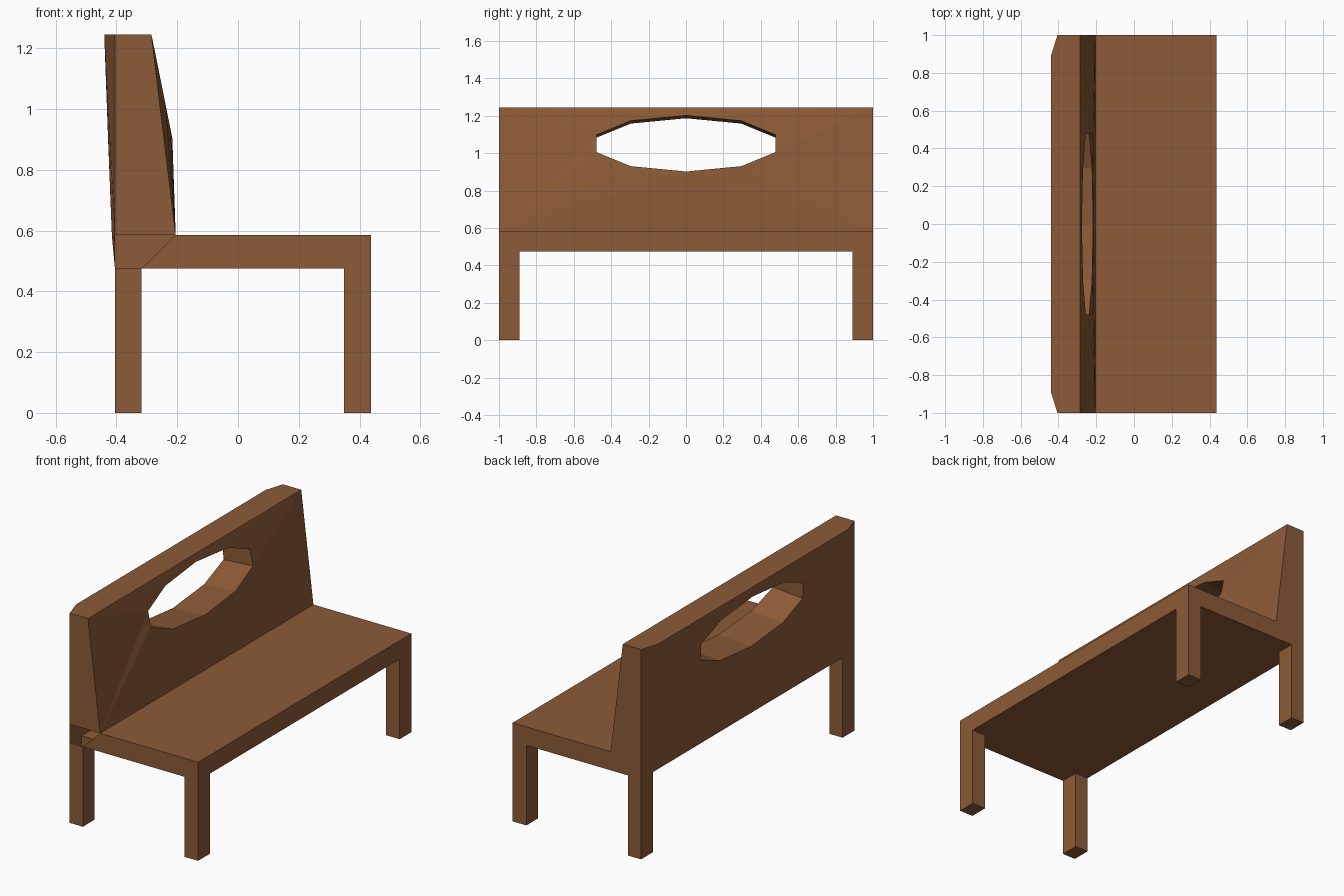
import bpy, bmesh, math

cube = bpy.data.objects.get("Cube")
if cube:
    bpy.data.objects.remove(cube, do_unlink=True)

wood = bpy.data.materials.new("brown_wood")
wood.use_nodes = True
BROWN = (0.265, 0.105, 0.038, 1)
wood.diffuse_color = BROWN
wood.node_tree.nodes["Principled BSDF"].inputs["Base Color"].default_value = BROWN

LEG, RAIL, SEAT, TOP = 0.89, 0.475, 0.585, 1.245   # leg inset and heights
BACK, FRONT, INNER, LAP = -0.405, 0.438, -0.318, -0.205


def build(name, faces):
    """Make an object from corner lists, welding shared corners."""
    bm = bmesh.new()
    for corners in faces:
        bm.faces.new([bm.verts.new(c) for c in corners])
    bmesh.ops.remove_doubles(bm, verts=bm.verts, dist=1e-4)
    bmesh.ops.recalc_face_normals(bm, faces=bm.faces)
    mesh = bpy.data.meshes.new(name)
    bm.to_mesh(mesh)
    bm.free()
    mesh.materials.append(wood)
    obj = bpy.data.objects.new(name, mesh)
    bpy.context.collection.objects.link(obj)
    return obj


def side(points, y):
    return [(x, y, z) for x, z in points]


def strip(a, b, y):
    """Lengthwise face between two profile points."""
    return [(a[0], -y, a[1]), (b[0], -y, b[1]), (b[0], y, b[1]), (a[0], y, a[1])]


# Seat slab, open where it mitres into the backrest
slab = [(INNER, RAIL), (FRONT, RAIL), (FRONT, SEAT), (LAP, SEAT)]
build("seat", [side(slab, -1), side(slab, 1)]
      + [strip(slab[i], slab[i + 1], 1) for i in range(3)])


# Legs, open at the top where they meet the seat
def leg(name, x0, x1, s):
    base = [(x0, s * LEG), (x1, s * LEG), (x1, s), (x0, s)]
    faces = [[(x, y, 0) for x, y in base]]
    for (xa, ya), (xb, yb) in zip(base, base[1:] + base[:1]):
        faces.append([(xa, ya, 0), (xb, yb, 0), (xb, yb, RAIL), (xa, ya, RAIL)])
    build(name, faces)


for end, s in (("front", -1), ("rear", 1)):
    leg(end + "_right_leg", BACK, INNER, s)
    leg(end + "_left_leg", 0.348, FRONT, s)


# Backrest panel with a ten-sided oval opening
def oval(x_low, x_high, drop):
    ring = []
    for i in range(10):
        a = math.radians(36 * i - 90)
        t = (math.sin(a) + 1) / 2
        ring.append((x_low + (x_high - x_low) * t, 0.503 * math.cos(a),
                     1.052 - drop + 0.15 * math.sin(a)))
    return ring


def panel(ring, low, high, y):
    """Fan from four outer corners to the opening."""
    br, tr = (low, y, SEAT), (high, y, TOP)
    bl, tl = (low, -y, SEAT), (high, -y, TOP)
    owner = [br, br, tr, tr, tr, tl, tl, bl, bl, bl]
    faces = [[owner[i], ring[i], ring[(i + 1) % 10]] for i in range(10)]
    return faces + [[br, tr, ring[2]], [tr, tl, ring[5]],
                    [tl, bl, ring[7]], [bl, br, ring[0]]]


HIGH, LOW_BACK, HIGH_BACK = -0.285, -0.415, -0.44
inner, outer = oval(-0.216, -0.276, 0), oval(-0.427, -0.438, 0.015)
faces = panel(inner, LAP, HIGH, 1) + panel(outer, LOW_BACK, HIGH_BACK, LEG)
for i in range(10):
    j = (i + 1) % 10
    faces.append([inner[i], inner[j], outer[j], outer[i]])

# Backrest top, ends and bevelled rear corners
faces.append([(HIGH, -1, TOP), (HIGH, 1, TOP), (BACK, 1, TOP),
              (HIGH_BACK, LEG, TOP), (HIGH_BACK, -LEG, TOP), (BACK, -1, TOP)])
for s in (-1, 1):
    faces.append(side([(LAP, SEAT), (HIGH, TOP), (BACK, TOP), (BACK, SEAT)], s))
    faces.append([(BACK, s, SEAT), (BACK, s, TOP),
                  (HIGH_BACK, s * LEG, TOP), (LOW_BACK, s * LEG, SEAT)])
    faces.append([(BACK, s, RAIL), (BACK, s, SEAT),
                  (LOW_BACK, s * LEG, SEAT), (BACK, s * LEG, RAIL)])

# Rail under the backrest, capped at the rear end and open at the front end
faces.append(strip((INNER, RAIL), (BACK, RAIL), LEG))
faces.append(strip((BACK, RAIL), (LOW_BACK, SEAT), LEG))
faces.append(side([(BACK, RAIL), (INNER, RAIL), (LAP, SEAT), (BACK, SEAT)], 1))
build("backrest", faces)
